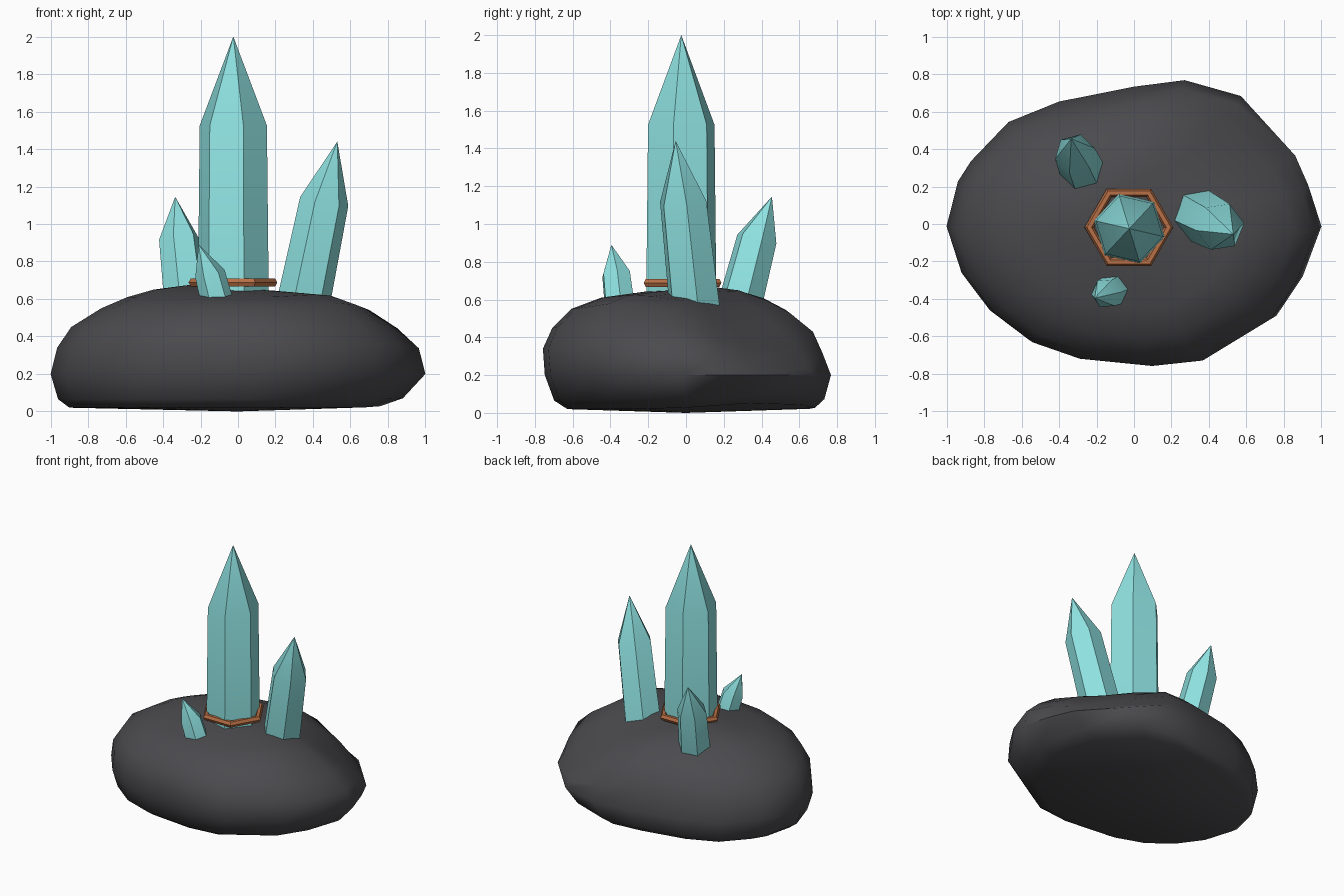
import bpy, bmesh, math
from mathutils import Vector

cube = bpy.data.objects.get("Cube")
if cube:
    bpy.data.objects.remove(cube, do_unlink=True)


def material(name, rgb, roughness):
    mat = bpy.data.materials.new(name)
    mat.use_nodes = True
    mat.diffuse_color = (*rgb, 1)
    shader = mat.node_tree.nodes["Principled BSDF"]
    shader.inputs["Base Color"].default_value = (*rgb, 1)
    shader.inputs["Roughness"].default_value = roughness
    return mat


stone = material("dark stone", (0.07, 0.068, 0.075), 0.9)
crystal = material("pale teal crystal", (0.27, 0.75, 0.745), 0.4)
copper = material("copper", (0.48, 0.16, 0.06), 0.4)


def finish(bm, name, mat, smooth_angle):
    bmesh.ops.recalc_face_normals(bm, faces=bm.faces)
    mesh = bpy.data.meshes.new(name)
    bm.to_mesh(mesh)
    bm.free()
    mesh.materials.append(mat)
    obj = bpy.data.objects.new(name, mesh)
    bpy.context.collection.objects.link(obj)
    bpy.ops.object.select_all(action="DESELECT")
    obj.select_set(True)
    bpy.context.view_layer.objects.active = obj
    bpy.ops.object.shade_smooth_by_angle(angle=math.radians(smooth_angle))


def bridge(bm, a, b):
    """Join two closed loops of vertices with quads."""
    n = len(a)
    for i in range(n):
        bm.faces.new((a[i], a[(i + 1) % n], b[(i + 1) % n], b[i]))


def fan(bm, loop, tip):
    for i, v in enumerate(loop):
        bm.faces.new((v, loop[(i + 1) % len(loop)], tip))


# Boulder: one irregular outline stacked at several heights
outline = [(1, -.02), (.93, .2), (.86, .36), (.57, .68), (.27, .765), (0, .73),
           (-.4, .65), (-.67, .54), (-.87, .33), (-.94, .22), (-1, -.02),
           (-.92, -.27), (-.77, -.47), (-.56, -.63), (-.3, -.72), (.1, -.76),
           (.38, -.73), (.76, -.5), (.9, -.29)]
# height, then left/right and front/back limits
layers = [(.02, -.9, .76, -.63, .68), (.065, -.96, .88, -.7, .73),
          (.2, -1, 1, -.75, .765), (.34, -.965, .965, -.76, .72),
          (.45, -.89, .85, -.71, .67), (.55, -.73, .7, -.61, .55),
          (.61, -.59, .55, -.45, .43), (.65, -.45, .18, -.16, .28)]


def bump(x, y, cx, cy, spread):
    return math.exp(-((x - cx) ** 2 + (y - cy) ** 2) / spread)


def settle(x, y, z):
    """Wear down the back left shoulder, fill the front left one."""
    if z > 0.3:
        z += 0.03 * bump(x, y, .6, -.4, .06) - 0.15 * bump(x, y, .6, .45, .1)
    elif z < 0.1:
        z += 0.035 * bump(x, y, .6, .45, .15)
    return x, y, z


bm = bmesh.new()
loops = []
for z, x0, x1, y0, y1 in layers:
    loops.append([bm.verts.new(settle((x0 + x1) / 2 + x * (x1 - x0) / 2,
                                      (y0 + y1) / 2 + y * (y1 - y0) / 1.525, z))
                  for x, y in outline])
for low, high in zip(loops, loops[1:]):
    bridge(bm, low, high)
fan(bm, loops[0], bm.verts.new((0, 0, 0)))
fan(bm, loops[-1], bm.verts.new((-.22, .05, .68)))
finish(bm, "boulder", stone, 58)


# Crystals: tapered six-sided shafts with a pointed tip
def shard(name, base, shoulder, tip, r_base, r_shoulder, turn):
    base, shoulder, tip = Vector(base), Vector(shoulder), Vector(tip)
    axis = (shoulder - base).normalized()
    tilt = Vector((0, 0, 1)).rotation_difference(axis)
    bm = bmesh.new()

    def ring(centre, radius):
        pts = []
        for i in range(6):
            a = math.radians(turn + 60 * i)
            arm = Vector((math.cos(a), math.sin(a), 0)) * radius
            pts.append(bm.verts.new(centre + tilt @ arm))
        return pts

    low = ring(base - axis * 0.12, r_base)
    high = ring(shoulder, r_shoulder)
    bm.faces.new(low)
    bridge(bm, low, high)
    fan(bm, high, bm.verts.new(tip))
    finish(bm, name, crystal, 30)


shard("main_crystal", (-.025, -.025, .64), (-.025, -.025, 1.525),
      (-.025, -.025, 2), .195, .184, -13)
shard("left_leaning_crystal", (.355, .04, .61), (.46, -.015, 1.12),
      (.53, -.055, 1.44), .145, .132, 8)
shard("back_crystal", (-.285, .305, .65), (-.315, .375, .92),
      (-.335, .455, 1.145), .122, .11, 15)
shard("front_small_crystal", (-.115, -.355, .6), (-.15, -.37, .735),
      (-.21, -.395, .89), .09, .081, 5)

# Six-sided copper collar around the main crystal
bpy.ops.mesh.primitive_torus_add(major_segments=6, minor_segments=6,
                                 major_radius=.212, minor_radius=.025,
                                 location=(-.027, -.018, .688))
collar = bpy.context.object
collar.name = "copper_collar"
collar.data.materials.append(copper)
